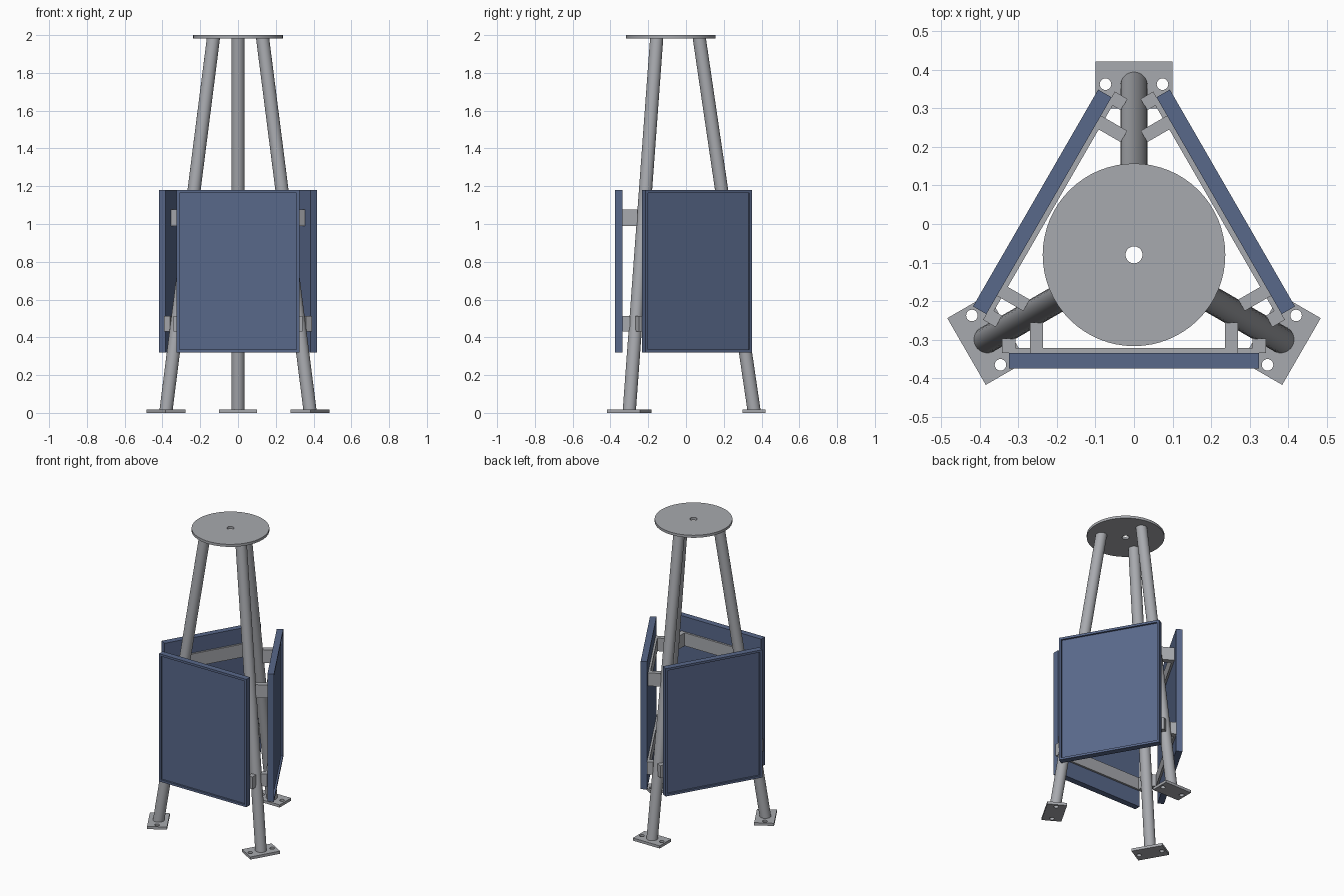
import bpy, bmesh, math
from mathutils import Matrix, Vector

if "Cube" in bpy.data.objects:
    bpy.data.objects.remove(bpy.data.objects["Cube"])

CENTRE = Matrix.Translation((0, -0.08, 0))


def material(name, rgb):
    m = bpy.data.materials.new(name)
    m.diffuse_color = (*rgb, 1)
    m.use_nodes = True
    m.node_tree.nodes["Principled BSDF"].inputs["Base Color"].default_value = m.diffuse_color
    return m


STEEL = material("steel grey", (0.39, 0.40, 0.425))
BLUE = material("slate blue", (0.098, 0.138, 0.255))


def make(name, bm, mat, angle, smooth=False):
    """Turn a bmesh into an object, rotated about the tower axis."""
    bmesh.ops.recalc_face_normals(bm, faces=bm.faces)
    me = bpy.data.meshes.new(name)
    bm.to_mesh(me)
    bm.free()
    me.transform(CENTRE @ Matrix.Rotation(angle, 4, 'Z'))
    me.materials.append(mat)
    ob = bpy.data.objects.new(name, me)
    bpy.context.collection.objects.link(ob)
    if smooth:
        bpy.ops.object.select_all(action='DESELECT')
        ob.select_set(True)
        bpy.context.view_layer.objects.active = ob
        bpy.ops.object.shade_smooth_by_angle(angle=math.radians(35))
    return ob


def add_box(bm, x0, x1, y0, y1, z0, z1):
    mat = Matrix.Translation(((x0 + x1) / 2, (y0 + y1) / 2, (z0 + z1) / 2)) \
        @ Matrix.Diagonal((x1 - x0, y1 - y0, z1 - z0, 1))
    bmesh.ops.create_cube(bm, size=1, matrix=mat)


def add_cylinder(bm, r, x, y, z0, z1, segments=32):
    bmesh.ops.create_cone(bm, cap_ends=True, segments=segments, radius1=r, radius2=r, depth=z1 - z0,
                          matrix=Matrix.Translation((x, y, (z0 + z1) / 2)))


def cut(ob, cutter):
    mod = ob.modifiers.new("holes", 'BOOLEAN')
    mod.operation = 'DIFFERENCE'
    mod.solver = 'EXACT'
    mod.object = cutter
    cutter.hide_render = True
    cutter.hide_set(True)


# Round top plate with a centre hole
bm = bmesh.new()
add_cylinder(bm, 0.237, 0, 0, 1.983, 2.0, 64)
top = make("top_plate", bm, STEEL, 0, True)
bm = bmesh.new()
add_cylinder(bm, 0.022, 0, 0, 1.9, 2.1)
cut(top, make("top_hole_cutter", bm, STEEL, 0))

for i in range(3):
    ang = i * math.tau / 3

    # Foot plate with two bolt holes
    bm = bmesh.new()
    add_box(bm, -0.1, 0.1, 0.38, 0.502, 0, 0.018)
    foot = make(f"foot_plate_{i}", bm, STEEL, ang)
    bm = bmesh.new()
    for s in (-1, 1):
        add_cylinder(bm, 0.015, s * 0.074, 0.443, -0.1, 0.1, 24)
    cut(foot, make(f"bolt_hole_cutter_{i}", bm, STEEL, ang))

    # Tubular leg leaning in toward the top plate
    bm = bmesh.new()
    add_cylinder(bm, 0.035, 0, 0, 0.012, 1.988)
    for v in bm.verts:
        v.co.y += 0.442 - 0.147 * v.co.z
    make(f"leg_{i}", bm, STEEL, ang, True)

    # Side panel with a shallow recess in its outer face
    bm = bmesh.new()
    add_box(bm, -0.325, 0.325, -0.295, -0.255, 0.32, 1.18)
    bm.normal_update()
    outer = [f for f in bm.faces if f.normal.y < -0.9]
    bmesh.ops.inset_region(bm, faces=outer, thickness=0.021)
    rim = bmesh.ops.extrude_face_region(bm, geom=outer)
    verts = [g for g in rim["geom"] if isinstance(g, bmesh.types.BMVert)]
    bmesh.ops.translate(bm, verts=verts, vec=Vector((0, 0.012, 0)))
    bmesh.ops.delete(bm, geom=outer, context='FACES')
    make(f"side_panel_{i}", bm, BLUE, ang)

    # Cross bars behind the panel, with tabs that meet the legs
    for name, half, tip, z0, z1 in (("lower", 0.342, -0.217, 0.43, 0.513),
                                    ("upper", 0.27, -0.176, 0.99, 1.078)):
        bm = bmesh.new()
        add_box(bm, -half, half, -0.255, -0.242, z0, z1)
        for s in (-1, 1):
            xs = sorted((s * half, s * (half - 0.034)))
            add_box(bm, xs[0], xs[1], -0.2549, tip, z0, z1)
        make(f"{name}_bracket_{i}", bm, STEEL, ang)
